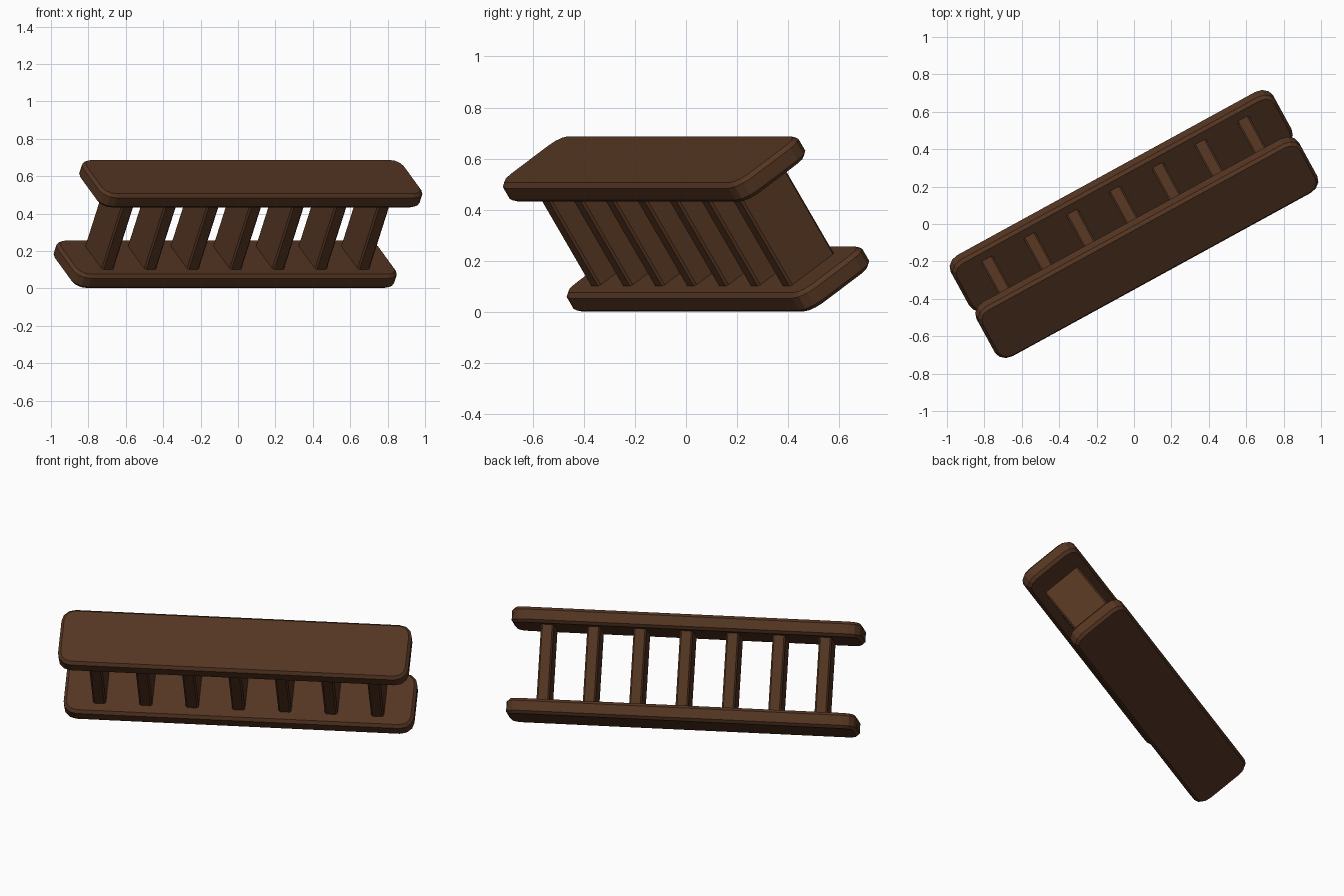
import bpy, bmesh
from math import radians
from mathutils import Matrix, Vector

if "Cube" in bpy.data.objects:
    bpy.data.objects.remove(bpy.data.objects["Cube"])

# Tilted frame: x along the rails, y across them, z along the rungs
FRAME = (Matrix.Translation((0, 0, 0.345))
         @ Matrix.Rotation(radians(28.7), 4, 'Z')
         @ Matrix.Rotation(radians(33.5), 4, 'X'))

wood = bpy.data.materials.new("dark_wood")
wood.diffuse_color = (0.09, 0.036, 0.016, 1)
wood.use_nodes = True
wood.node_tree.nodes["Principled BSDF"].inputs["Base Color"].default_value = wood.diffuse_color


def board(name, size, loc, corner, segs, edge=0.0):
    """Box with rounded upright corners and optionally chamfered rims."""
    bm = bmesh.new()
    bmesh.ops.create_cube(bm, size=1)
    bmesh.ops.scale(bm, vec=size, verts=bm.verts)
    upright = [e for e in bm.edges
               if abs(e.verts[0].co.z - e.verts[1].co.z) > 1e-4]
    bmesh.ops.bevel(bm, geom=upright, offset=corner, segments=segs,
                    profile=0.5, affect='EDGES')
    if edge:
        rims = [e for e in bm.edges
                if abs(e.verts[0].co.z - e.verts[1].co.z) < 1e-4]
        bmesh.ops.bevel(bm, geom=rims, offset=edge, segments=1,
                        profile=0.5, affect='EDGES')
    bmesh.ops.recalc_face_normals(bm, faces=bm.faces)
    me = bpy.data.meshes.new(name)
    bm.to_mesh(me)
    bm.free()
    me.materials.append(wood)
    me.transform(FRAME @ Matrix.Translation(Vector(loc)))
    ob = bpy.data.objects.new(name, me)
    bpy.context.collection.objects.link(ob)
    return ob


# Two side rails
for name, s in (("lower_rail", -1), ("upper_rail", 1)):
    board(name, (1.965, 0.36, 0.088), (0, 0, s * 0.258), 0.075, 3, 0.016)

# Seven rungs between the rails
for i in range(7):
    board(f"rung_{i + 1}", (0.072, 0.235, 0.45), ((i - 3) * 0.26, 0, 0), 0.009, 1)
